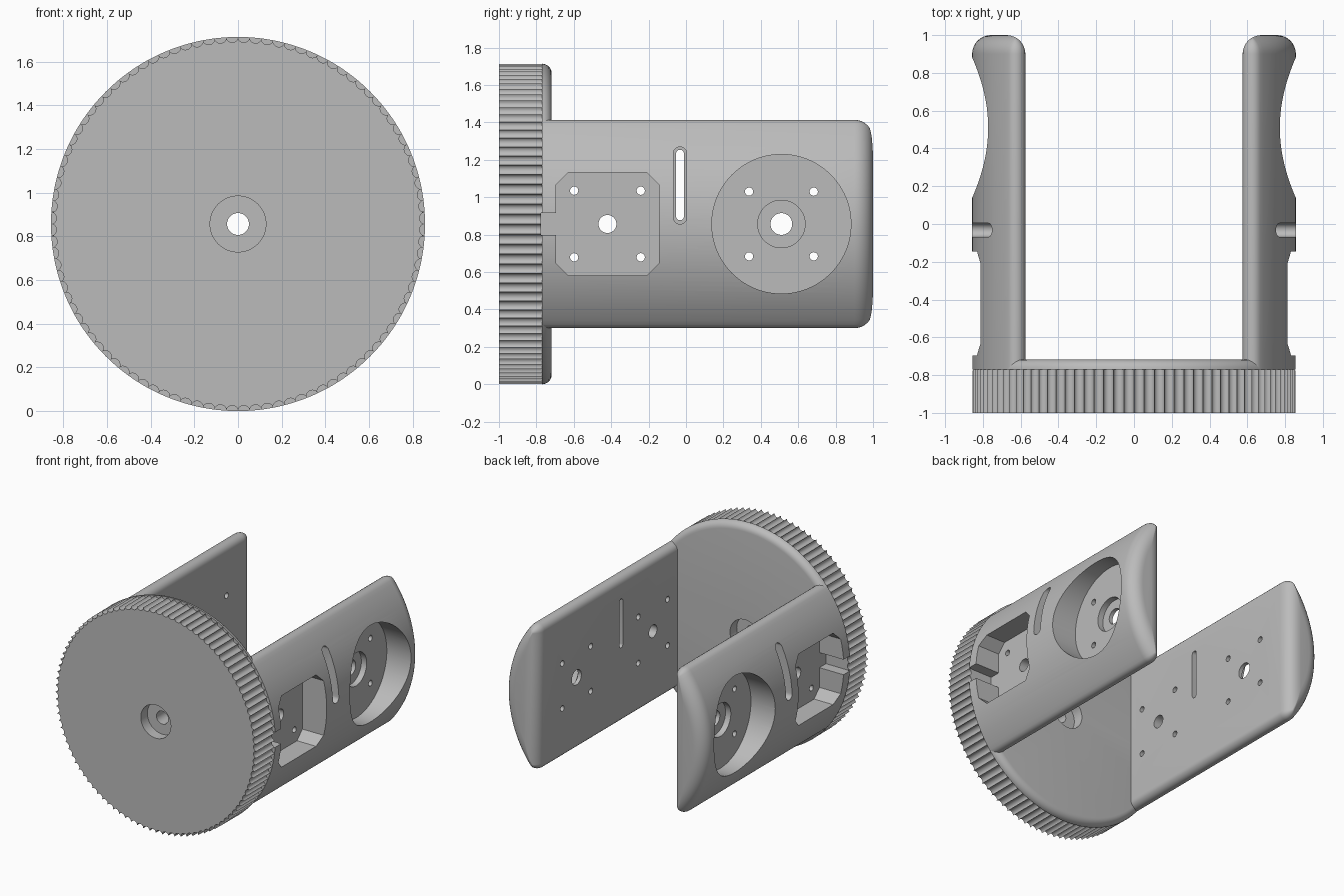
import bpy
import bmesh
from math import pi, cos, sin, sqrt, atan2, radians
from mathutils import Matrix

R = 0.857           # outer radius of wheel and arms
INNER = 0.575       # flat inner face of the arms
EDGE = 0.052        # rounding of the long arm edges
STEP_Y, BACK_Y = -0.77, -0.718

old = bpy.data.objects.get("Cube")
if old:
    bpy.data.objects.remove(old, do_unlink=True)

grey = bpy.data.materials.new("plain grey")
grey.use_nodes = True
grey.diffuse_color = (0.5, 0.5, 0.5, 1)
grey.node_tree.nodes["Principled BSDF"].inputs["Base Color"].default_value = (0.5, 0.5, 0.5, 1)


def add_object(name, mesh):
    obj = bpy.data.objects.new(name, mesh)
    bpy.context.collection.objects.link(obj)
    return obj


def loft(name, rings):
    """Closed solid through rings that have equal point counts."""
    bm = bmesh.new()
    loops = [[bm.verts.new(p) for p in ring] for ring in rings]
    n = len(loops[0])
    for a, b in zip(loops, loops[1:]):
        for i in range(n):
            j = (i + 1) % n
            bm.faces.new((a[i], a[j], b[j], b[i]))
    bm.faces.new(loops[0][::-1])
    bm.faces.new(loops[-1])
    bmesh.ops.recalc_face_normals(bm, faces=bm.faces)
    mesh = bpy.data.meshes.new(name)
    bm.to_mesh(mesh)
    bm.free()
    mesh.materials.append(grey)
    return add_object(name, mesh)


def select(obj):
    bpy.ops.object.select_all(action='DESELECT')
    obj.select_set(True)
    bpy.context.view_layer.objects.active = obj


def cut(obj, outline, axis, start, end):
    """Subtract a prism with the given outline along x or y."""
    if axis == 'x':
        rings = [[(s, u, v) for u, v in outline] for s in (start, end)]
    else:
        rings = [[(u, s, v) for u, v in outline] for s in (start, end)]
    cutter = loft("cutter", rings)
    cutter.hide_render = True
    select(obj)
    mod = obj.modifiers.new("cut", 'BOOLEAN')
    mod.operation = 'DIFFERENCE'
    mod.solver = 'EXACT'
    mod.object = cutter
    bpy.ops.object.modifier_apply(modifier=mod.name)
    bpy.data.objects.remove(cutter, do_unlink=True)


def circle(u, v, r, n=48):
    return [(u + r * cos(2 * pi * i / n), v + r * sin(2 * pi * i / n)) for i in range(n)]


def slot(u, low, high, r, n=12):
    top = [(u + r * cos(pi * i / n), high - r + r * sin(pi * i / n)) for i in range(n + 1)]
    bottom = [(u - r * cos(pi * i / n), low + r - r * sin(pi * i / n)) for i in range(n + 1)]
    return top + bottom


def finish(obj, angle):
    obj.location.z = R
    select(obj)
    bpy.ops.object.shade_smooth_by_angle(angle=radians(angle))


# Wheel: scalloped rim, plain rounded flange behind it
GROOVES, SEG, DEPTH = 100, 8, 0.024


def rim(y, inset, depth):
    points = []
    for g in range(GROOVES):
        for s in range(SEG):
            t = pi * s / SEG
            a = 2 * pi * (g + 0.5 - 0.5 * cos(t)) / GROOVES
            r = R - inset - depth * sin(t)
            points.append((r * cos(a), y, r * sin(a)))
    return points


round_y = BACK_Y - STEP_Y
rings = [rim(-1, 0.001, DEPTH), rim(STEP_Y, 0.001, DEPTH)]
for k in range(7):
    t = k / 6 * pi / 2
    rings.append(rim(STEP_Y + round_y * sin(t), round_y * (1 - cos(t)), 0))
wheel = loft("knurled_wheel", rings)
cut(wheel, circle(0, 0, 0.128), 'y', -1.2, -0.92)
cut(wheel, circle(0, 0, 0.128), 'y', -0.80, -0.5)
cut(wheel, circle(0, 0, 0.05), 'y', -1.2, -0.5)


# Arm: round outside, flat inside, rounded edges and end
def section(y, d):
    f = max(EDGE - d, 0.003)
    cx = INNER + d + f
    cz = sqrt((R - d - f) ** 2 - cx ** 2)
    phi = atan2(cz, cx)
    n, m = 40, 8
    pts = [((R - d) * cos(a), y, (R - d) * sin(a))
           for a in (phi * (2 * i / n - 1) for i in range(n + 1))]
    corner = [(cx + f * cos(a), cz + f * sin(a))
              for a in (phi + (pi - phi) * i / m for i in range(1, m + 1))]
    pts += [(x, y, z) for x, z in corner]
    pts += [(x, y, -z) for x, z in reversed(corner)]
    return pts


END_R = 0.1
rings = [section(STEP_Y, 0)]
for k in range(9):
    t = k / 8 * pi / 2
    rings.append(section(1 - END_R + END_R * sin(t), END_R * (1 - cos(t))))
arm = loft("left_arm", rings)

# Octagonal recess with its side notch
FLOOR, OUT, THROUGH = 0.65, 1.0, 0.4
y0, y1, h, c = -0.695, -0.145, 0.275, 0.065
octagon = [(y0 + c, -h), (y1 - c, -h), (y1, -h + c), (y1, h - c),
           (y1 - c, h), (y0 + c, h), (y0, h - c), (y0, -h + c)]
notch = [(-0.775, -0.058), (-0.6, -0.058), (-0.6, 0.058), (-0.775, 0.058)]
cut(arm, octagon, 'x', FLOOR, OUT)
cut(arm, notch, 'x', FLOOR, OUT)
for side in (1, -1):
    cut(wheel, notch, 'x', side * FLOOR, side * OUT)

# Round pocket with counterbore
cut(arm, circle(0.51, 0, 0.372, 96), 'x', FLOOR, OUT)
cut(arm, circle(0.51, 0, 0.127), 'x', 0.605, OUT)

# Stepped slot
cut(arm, slot(-0.032, 0.0, 0.412, 0.036), 'x', FLOOR, OUT)
cut(arm, slot(-0.032, 0.02, 0.397, 0.021), 'x', THROUGH, OUT)

# Centre holes and screw holes
for cy, spread, r in ((-0.42, 0.178, 0.048), (0.51, 0.173, 0.058)):
    cut(arm, circle(cy, 0, r), 'x', THROUGH, OUT)
    for sy in (-1, 1):
        for sz in (-1, 1):
            cut(arm, circle(cy + sy * spread, sz * spread, 0.022, 24), 'x', THROUGH, OUT)

# Mirrored arm
mirrored = arm.data.copy()
mirrored.transform(Matrix.Diagonal((-1, 1, 1, 1)))
mirrored.flip_normals()
other = add_object("right_arm", mirrored)

finish(wheel, 40)
finish(arm, 30)
finish(other, 30)
